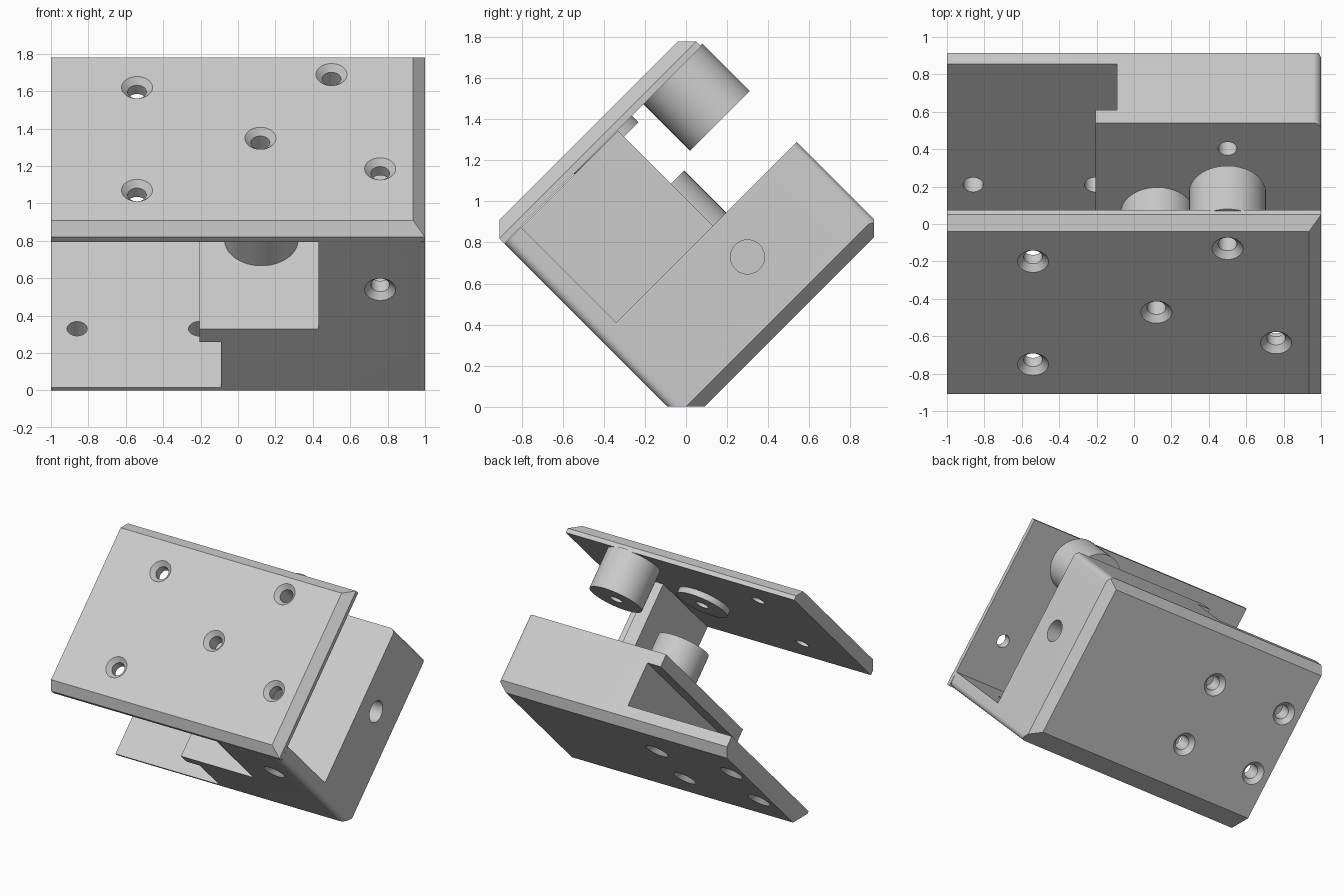
import bpy, bmesh, math
from mathutils import Vector, Matrix

if "Cube" in bpy.data.objects:
    bpy.data.objects.remove(bpy.data.objects["Cube"])

grey = bpy.data.materials.new("plain grey")
grey.use_nodes = True
grey.diffuse_color = (0.6, 0.6, 0.6, 1)
grey.node_tree.nodes["Principled BSDF"].inputs["Base Color"].default_value = (0.6, 0.6, 0.6, 1)

# Bracket is built flat (x, u, v) and tilted 45 degrees about x at the end
U0, U1 = -0.064, 1.294      # depth range of both plates
CH = 0.064                  # chamfer size
V_IN, V_OUT = 1.188, 1.287  # upper plate faces
V_BASE, V_FLOOR = -0.064, 0.53
X, U, V = Vector((1, 0, 0)), Vector((0, 1, 0)), Vector((0, 0, 1))


def make(name, bm):
    bmesh.ops.recalc_face_normals(bm, faces=bm.faces)
    mesh = bpy.data.meshes.new(name)
    bm.to_mesh(mesh)
    bm.free()
    mesh.materials.append(grey)
    obj = bpy.data.objects.new(name, mesh)
    bpy.context.collection.objects.link(obj)
    return obj


def prism(name, profile, u0, u1):
    """Extrude an (x, v) profile along u."""
    bm = bmesh.new()
    face = bm.faces.new([bm.verts.new((x, u0, v)) for x, v in profile])
    ext = bmesh.ops.extrude_face_region(bm, geom=[face])["geom"]
    moved = [g for g in ext if isinstance(g, bmesh.types.BMVert)]
    bmesh.ops.translate(bm, verts=moved, vec=U * (u1 - u0))
    return make(name, bm)


def box(name, x0, x1, u0, u1, v0, v1):
    return prism(name, [(x0, v0), (x1, v0), (x1, v1), (x0, v1)], u0, u1)


def lathe(bm, origin, axis, rings, n=48):
    """Closed round solid from (offset along axis, radius) rings."""
    rot = axis.to_track_quat('Z', 'Y')
    loops = []
    for h, r in rings:
        loops.append([bm.verts.new(Vector(origin) + rot @ Vector(
            (r * math.cos(t), r * math.sin(t), h)))
            for t in (2 * math.pi * i / n for i in range(n))])
    for a, b in zip(loops, loops[1:]):
        for i in range(n):
            j = (i + 1) % n
            bm.faces.new((a[i], a[j], b[j], b[i]))
    bm.faces.new(loops[0])
    bm.faces.new(loops[-1])


def countersunk(bm, origin, axis, depth, r=0.05):
    lathe(bm, origin, axis, [(0.01, r + 0.043), (-0.033, r), (-depth, r)])


def plain_hole(bm, origin, axis, depth, r):
    lathe(bm, origin, axis, [(0.02, r), (-depth, r)])


def post(name, x, u, r, v0, v1):
    bm = bmesh.new()
    lathe(bm, (x, u, v0), V, [(0, r), (v1 - v0, r)], 64)
    return make(name, bm)


def combine(obj, other, operation):
    mod = obj.modifiers.new("combine", 'BOOLEAN')
    mod.object, mod.operation, mod.solver = other, operation, 'EXACT'
    bpy.context.view_layer.objects.active = obj
    bpy.ops.object.modifier_apply(modifier=mod.name)
    bpy.data.objects.remove(other)


def chamfer(obj, cuts):
    """Slice off corners: each cut is (point, outward normal)."""
    bm = bmesh.new()
    bm.from_mesh(obj.data)
    for point, normal in cuts:
        res = bmesh.ops.bisect_plane(
            bm, geom=bm.verts[:] + bm.edges[:] + bm.faces[:], dist=1e-5,
            plane_co=point, plane_no=normal, clear_outer=True)
        rim = [g for g in res["geom_cut"] if isinstance(g, bmesh.types.BMEdge)]
        bmesh.ops.edgenet_fill(bm, edges=[e for e in rim if e.is_boundary])
    bmesh.ops.recalc_face_normals(bm, faces=bm.faces)
    bm.to_mesh(obj.data)
    bm.free()


def finish(obj):
    obj.data.transform(Matrix.Rotation(math.pi / 4, 4, 'X'))
    bpy.ops.object.select_all(action='DESELECT')
    obj.select_set(True)
    bpy.context.view_layer.objects.active = obj
    bpy.ops.object.shade_smooth_by_angle(angle=math.radians(30))


# Upper plate with three chamfered outer edges
upper = box("upper_plate", -1, 1, U0, U1, V_IN, V_OUT)
chamfer(upper, [((1, 0, V_OUT - CH), X + V),
                ((0, U0, V_OUT - CH), V - U),
                ((0, U1, V_OUT - CH), V + U)])

# Standoff and washer under the upper plate
combine(upper, post("standoff", 0.5, 1.102, 0.206, 0.868, V_IN + 0.007), 'UNION')
combine(upper, post("washer", 0.12, 0.617, 0.2, 1.143, V_IN + 0.007), 'UNION')

# Screw holes through the upper plate
bm = bmesh.new()
for x, u, depth in [(-0.54, 1.004, 0.2), (-0.54, 0.226, 0.2), (0.5, 1.102, 0.5),
                    (0.12, 0.62, 0.2), (0.76, 0.389, 0.2)]:
    countersunk(bm, (x, u, V_OUT), V, depth)
combine(upper, make("upper_holes", bm), 'DIFFERENCE')
finish(upper)

# Lower body: thin plate, solid block and overhanging lip in one profile
body = prism("lower_body", [(-1, V_BASE), (1, V_BASE), (1, V_FLOOR), (-0.205, V_FLOOR),
                            (-0.205, 0.431), (-0.09, 0.431), (-0.09, 0.085), (-1, 0.085)],
             U0, U1)

# Front wall beside the opening
combine(body, box("front_wall", 0.43, 1, U0, 0.05, 0.3, V_IN - 0.001), 'UNION')

# Round the two upright outer corners
bm = bmesh.new()
bm.from_mesh(body.data)
bmesh.ops.dissolve_limit(bm, angle_limit=0.01, verts=bm.verts, edges=bm.edges)
corner = [e for e in bm.edges
          if all(abs(w.co.x - 1) < 1e-3 and min(abs(w.co.y - U0), abs(w.co.y - U1)) < 1e-3
                 for w in e.verts)
          and abs(e.verts[0].co.y - e.verts[1].co.y) < 1e-3]
bmesh.ops.bevel(bm, geom=corner, offset=0.045, segments=6, profile=0.5, affect='EDGES')
bm.to_mesh(body.data)
bm.free()

# Base chamfers, the front one being twice as large
chamfer(body, [((1, 0, V_BASE + CH), X - V),
               ((0, U0, V_BASE + 2 * CH), -U - V),
               ((0, U1, V_BASE + CH), U - V)])

# Stiffening rib behind the wall, and pivot post on the block
combine(body, box("rib", 0.43, 0.54, 0.03, 0.717, 0.45, V_IN - 0.003), 'UNION')
combine(body, post("pivot_post", 0.125, 0.61, 0.197, 0.45, 0.82), 'UNION')

# Holes in the base, wall, floor, post and side
bm = bmesh.new()
for x in (-0.86, -0.21):
    countersunk(bm, (x, 0.382, V_BASE), -V, 0.18, 0.054)
    countersunk(bm, (x, 0.87, V_BASE), -V, 0.13, 0.054)
countersunk(bm, (0.76, U0, 0.828), -U, 0.2)
plain_hole(bm, (0.5, 1.1, V_FLOOR), V, 0.15, 0.05)
plain_hole(bm, (0.125, 0.61, 0.82), V, 0.25, 0.05)
plain_hole(bm, (1, 0.728, 0.304), X, 0.4, 0.083)
combine(body, make("body_holes", bm), 'DIFFERENCE')
finish(body)
